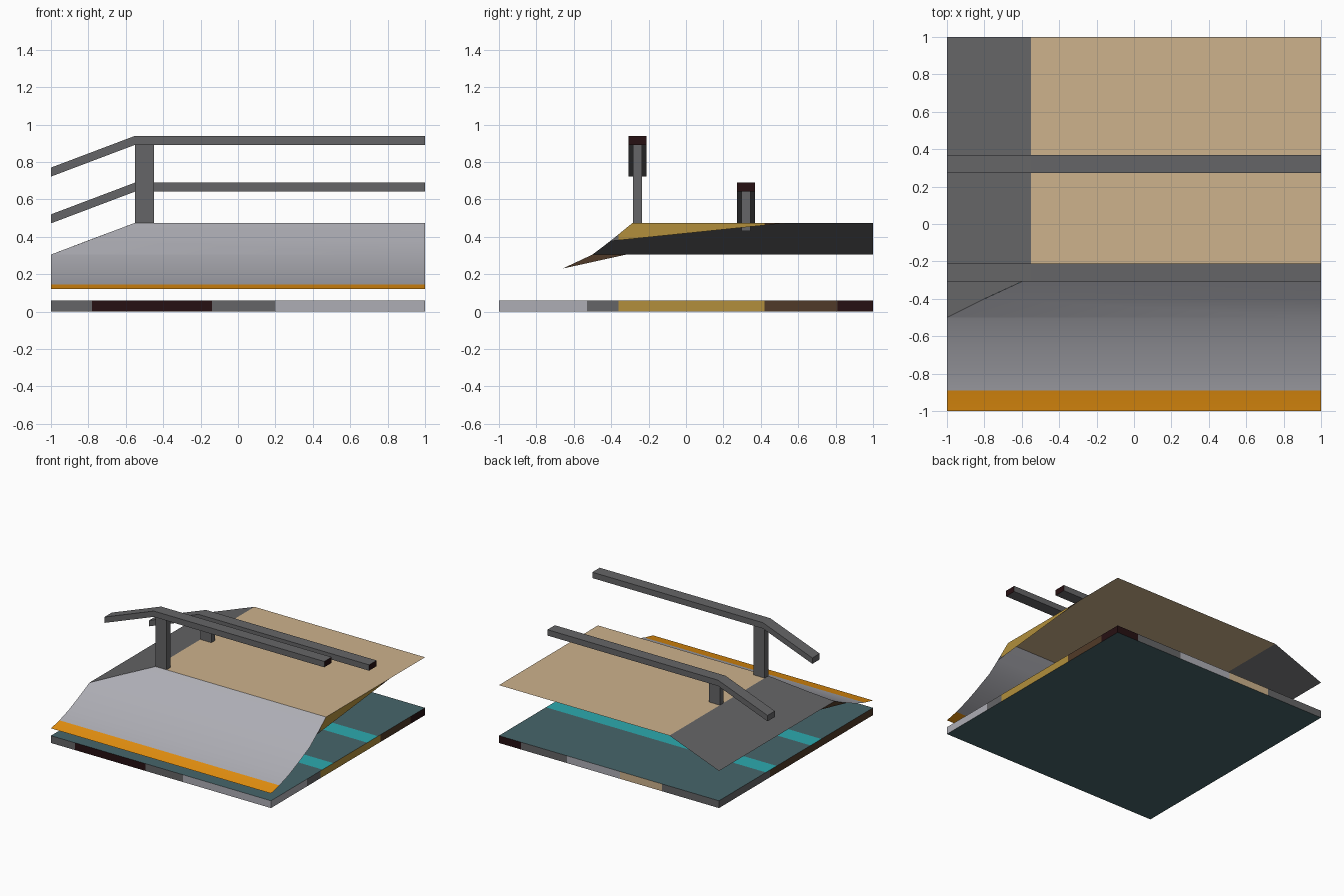
import bpy, bmesh
from mathutils import Vector

if "Cube" in bpy.data.objects:
    bpy.data.objects.remove(bpy.data.objects["Cube"])


def lin(c):
    c /= 255
    return c / 12.92 if c <= 0.04045 else ((c + 0.055) / 1.055) ** 2.4


COLOURS = {
    "beige": (205, 178, 140), "dark_grey": (101, 101, 103), "light_grey": (174, 174, 181),
    "orange": (232, 146, 16), "gold": (178, 143, 60), "brown": (80, 58, 40),
    "maroon": (38, 16, 18), "slate_teal": (71, 101, 106), "bright_teal": (44, 170, 175),
}
NAMES = list(COLOURS)
MATS = []
for name, rgb in COLOURS.items():
    m = bpy.data.materials.new(name)
    m.diffuse_color = (*[lin(c) for c in rgb], 1)
    m.use_nodes = True
    m.node_tree.nodes["Principled BSDF"].inputs["Base Color"].default_value = m.diffuse_color
    MATS.append(m)


def finish(name, bm, smooth=False):
    mesh = bpy.data.meshes.new(name)
    bm.to_mesh(mesh)
    bm.free()
    for m in MATS:
        mesh.materials.append(m)
    for p in mesh.polygons:
        p.use_smooth = smooth
    ob = bpy.data.objects.new(name, mesh)
    bpy.context.collection.objects.link(ob)
    return ob


def poly(bm, pts, colour, normal):
    f = bm.faces.new([bm.verts.new(p) for p in pts])
    f.normal_update()
    if f.normal.dot(Vector(normal)) < 0:
        f.normal_flip()
    f.material_index = NAMES.index(colour)
    return f


def cut(bm, co, no, clear=False):
    bmesh.ops.bisect_plane(bm, geom=bm.verts[:] + bm.edges[:] + bm.faces[:],
                           plane_co=co, plane_no=no, clear_outer=clear)


def bands(start, spans):
    """Turn [(end, colour), ...] into (start, end, colour) triples."""
    for end, colour in spans:
        yield start, end, colour
        start = end


# base slab: striped top, plain bottom, colour-banded sides
T = 0.06
bm = bmesh.new()
for a, b, c in bands(-1, [(-.33, "slate_teal"), (-.19, "bright_teal"), (.25, "slate_teal"),
                          (.39, "bright_teal"), (1, "slate_teal")]):
    poly(bm, [(-1, a, T), (1, a, T), (1, b, T), (-1, b, T)], c, (0, 0, 1))
poly(bm, [(-1, -1, 0), (1, -1, 0), (1, 1, 0), (-1, 1, 0)], "slate_teal", (0, 0, -1))
right = [(-.53, "light_grey"), (-.36, "dark_grey"), (.42, "gold"), (.81, "brown"), (1, "maroon")]
left = [(.34, "brown"), (1, "dark_grey")]
front = [(-.78, "dark_grey"), (-.14, "maroon"), (.2, "dark_grey"), (1, "light_grey")]
back = [(-.48, "dark_grey"), (-.1, "beige"), (.38, "light_grey"), (.8, "dark_grey"), (1, "maroon")]
for s, spans in ((1, right), (-1, left)):
    for a, b, c in bands(-1, spans):
        poly(bm, [(s, a, 0), (s, b, 0), (s, b, T), (s, a, T)], c, (s, 0, 0))
for s, spans in ((-1, front), (1, back)):
    for a, b, c in bands(-1, spans):
        poly(bm, [(a, s, 0), (b, s, 0), (b, s, T), (a, s, T)], c, (0, s, 0))
finish("base_slab", bm)

# flat deck and sloping left ramp (open sheets)
TOP, LOW, BEND, EDGE = 0.475, 0.305, -0.55, -0.285
bm = bmesh.new()
poly(bm, [(BEND, EDGE, TOP), (1, EDGE, TOP), (1, 1, TOP), (BEND, 1, TOP)], "beige", (0, 0, 1))
finish("deck", bm)
bm = bmesh.new()
poly(bm, [(-1, 1, LOW), (BEND, 1, TOP), (BEND, EDGE, TOP), (-.8, -.4, .381), (-1, -.5, LOW)],
     "dark_grey", (0, 0, 1))
finish("left_ramp", bm)

# flared front bank, trimmed by the ramp plane
profile = [(-1, .12), (-.89, .144), (-.77, .183), (-.66, .23), (-.5, LOW), (-.4, .381), (EDGE, TOP)]
bm = bmesh.new()
rows = [[bm.verts.new((x, y, z)) for x in (-1, 1)] for y, z in profile]
for i, (a, b) in enumerate(zip(rows, rows[1:])):
    f = bm.faces.new((a[0], a[1], b[1], b[0]))
    f.material_index = NAMES.index("orange" if i == 0 else "light_grey")
cut(bm, (-1, 0, LOW), Vector((LOW - TOP, 0, BEND + 1)).normalized(), clear=True)
finish("front_bank", bm, smooth=True)

# triangular end gussets under the deck and ramp
bm = bmesh.new()
poly(bm, [(1, -.405, .377), (1, EDGE, TOP), (1, .55, TOP)], "gold", (1, 0, 0))
for y in (-.36, .42):
    cut(bm, (1, y, 0), (0, 1, 0))
for f in bm.faces:
    y = f.calc_center_median().y
    f.material_index = NAMES.index("dark_grey" if y < -.36 else "brown" if y > .42 else "gold")
finish("right_gusset", bm)
bm = bmesh.new()
poly(bm, [(-1, -.66, .23), (-1, -.5, LOW), (-1, -.32, LOW)], "brown", (-1, 0, 0))
finish("left_gusset", bm)


def box(name, lo, hi):
    bm = bmesh.new()
    bmesh.ops.create_cube(bm, size=1)
    for v in bm.verts:
        v.co = [hi[i] if v.co[i] > 0 else lo[i] for i in range(3)]
    for f in bm.faces:
        f.material_index = NAMES.index("dark_grey")
    return finish(name, bm)


def rail(name, y0, y1, top):
    # bent bar: side outline extruded across y
    h, d = 0.048, 0.17
    outline = [(-1, top - d), (BEND, top), (1, top), (1, top - h), (BEND, top - h), (-1, top - d - h)]
    bm = bmesh.new()
    f = bm.faces.new([bm.verts.new((x, y0, z)) for x, z in outline])
    new = bmesh.ops.extrude_face_region(bm, geom=[f])["geom"]
    for v in new:
        if isinstance(v, bmesh.types.BMVert):
            v.co.y = y1
    bmesh.ops.recalc_face_normals(bm, faces=bm.faces)
    for f in bm.faces:
        f.material_index = NAMES.index("maroon" if f.normal.x > .9 else "dark_grey")
    finish(name, bm)


# handrails and posts
for side, y, top, foot in (("front", -.26, .94, .475), ("rear", .322, .69, .43)):
    rail(side + "_rail", y - .048, y + .048, top)
    box(side + "_post", (-.55, y - .024, foot), (-.45, y + .024, top - .048))
